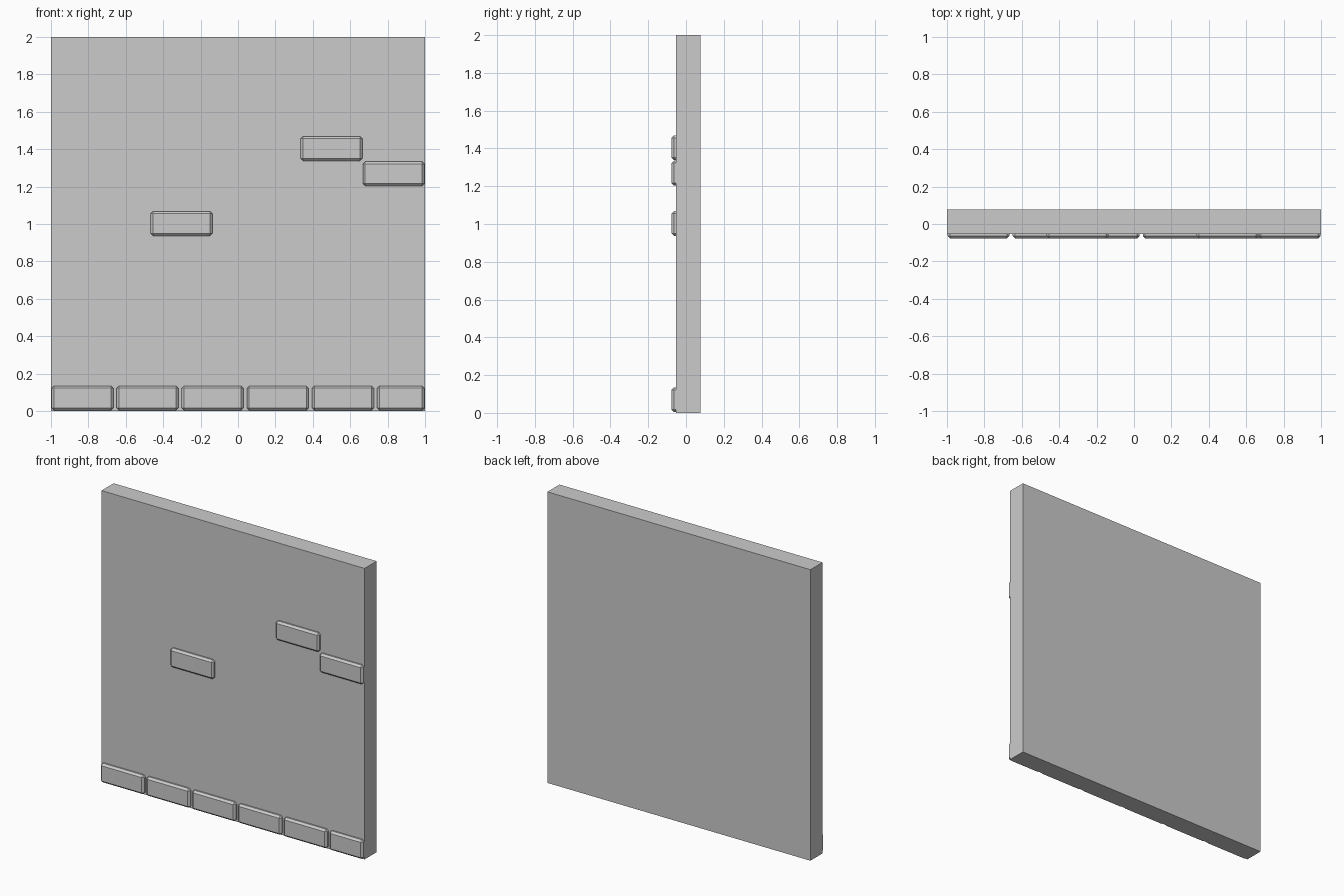
import bpy

if "Cube" in bpy.data.objects:
    bpy.data.objects.remove(bpy.data.objects["Cube"])


def box(name, x0, x1, y0, y1, z0, z1, bevel=0.0):
    bpy.ops.mesh.primitive_cube_add(size=1)
    ob = bpy.context.object
    ob.name = name
    for v in ob.data.vertices:
        v.co.x = x1 if v.co.x > 0 else x0
        v.co.y = y1 if v.co.y > 0 else y0
        v.co.z = z1 if v.co.z > 0 else z0
    if bevel:
        mod = ob.modifiers.new("chamfer", "BEVEL")
        mod.width = bevel
        mod.segments = 1
        mod.limit_method = "NONE"
    return ob


FRONT, FACE, BACK = -0.077, -0.054, 0.077
BRICK_W, BRICK_H, PITCH = 0.331, 0.131, 0.348


def brick(name, x, z, width=BRICK_W):
    # chamfered brick, partly sunk into the wall
    box(name, x, x + width, FRONT, FACE + 0.03, z, z + BRICK_H, 0.013)


# plain wall slab
box("wall", -1, 1, FACE, BACK, 0, 2)

# bottom course, the last brick is cut shorter
for i in range(6):
    brick(f"base_brick_{i + 1}", -0.997 + i * PITCH, 0.004,
          0.255 if i == 5 else BRICK_W)

# scattered exposed bricks
for i, (x, z) in enumerate([(-0.467, 0.937), (0.335, 1.338), (0.667, 1.204)]):
    brick(f"loose_brick_{i + 1}", x, z)
